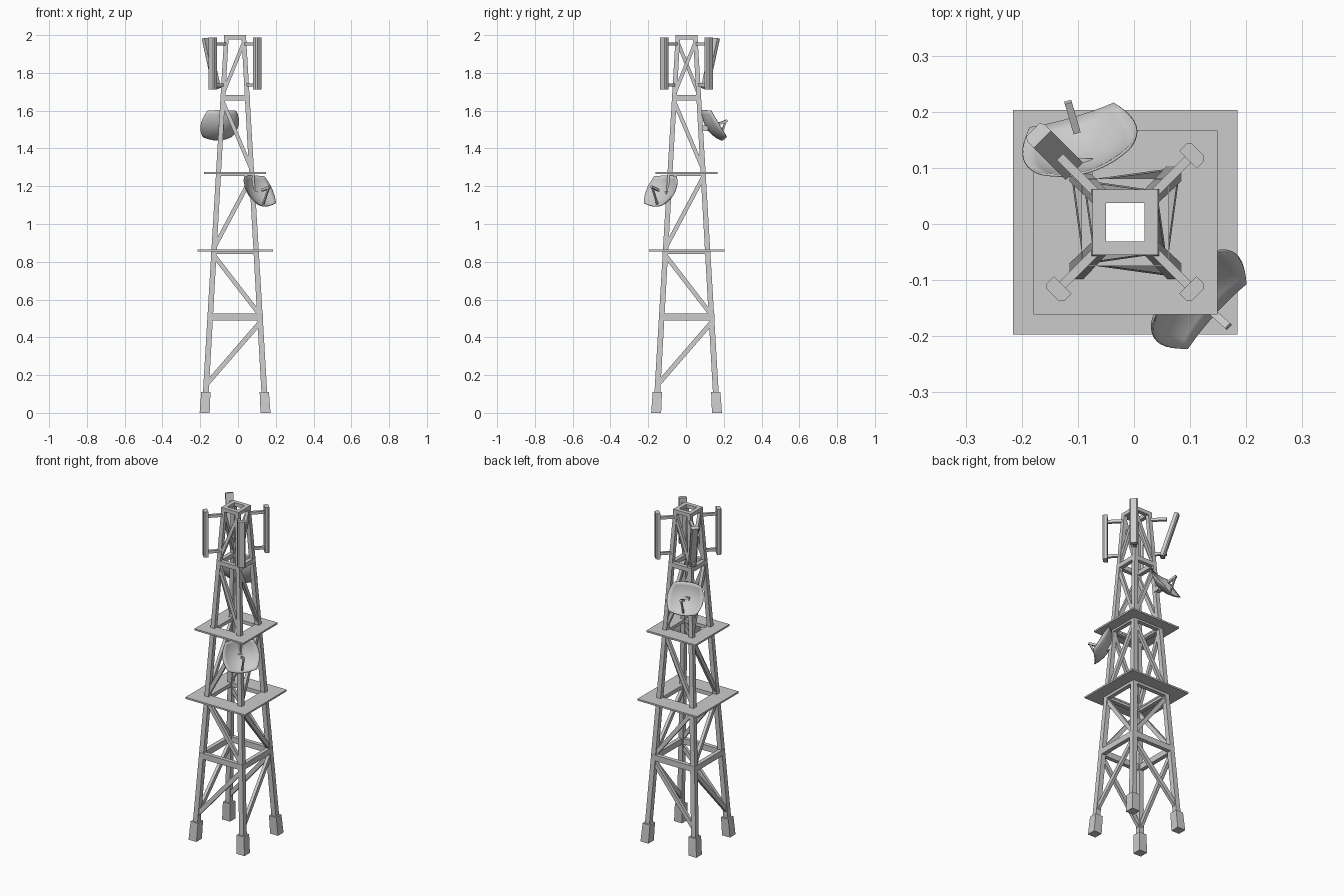
import bpy, bmesh, math
from mathutils import Vector, Matrix

if "Cube" in bpy.data.objects:
    bpy.data.objects.remove(bpy.data.objects["Cube"])

CX, CY = -0.0155, 0.003          # tower axis
V = Vector


def make(name, bm):
    bmesh.ops.recalc_face_normals(bm, faces=bm.faces)
    me = bpy.data.meshes.new(name)
    bm.to_mesh(me)
    bm.free()
    ob = bpy.data.objects.new(name, me)
    bpy.context.collection.objects.link(ob)
    return ob


def loft(bm, rings):
    """Closed solid through a list of equal-sized point rings."""
    rows = [[bm.verts.new(p) for p in r] for r in rings]
    n = len(rows[0])
    for a, b in zip(rows, rows[1:]):
        for i in range(n):
            bm.faces.new((a[i], a[(i + 1) % n], b[(i + 1) % n], b[i]))
    bm.faces.new(rows[0])
    bm.faces.new(rows[-1])


def square(c, h):
    return [V((c[0] + sx * h, c[1] + sy * h, c[2]))
            for sx, sy in ((-1, -1), (1, -1), (1, 1), (-1, 1))]


def bar(bm, a, b, w, h=None, up=(0, 0, 1)):
    """Rectangular strut from a to b; h is measured towards 'up'."""
    a, b = V(a), V(b)
    d = (b - a).normalized()
    s = d.cross(V(up)).normalized()
    u = s.cross(d)
    s, u = s * w / 2, u * (h or w) / 2
    loft(bm, [[p - s - u, p + s - u, p + s + u, p - s + u] for p in (a, b)])


def outer(z):                     # half width of the tapered tower
    return 0.0575 + (2.0 - z) * 0.0595


def thick(z):                     # leg thickness
    return 0.024 + (2.0 - z) * 0.0035


def corner(sx, sy, z):            # leg centre line
    h = outer(z) - thick(z) / 2
    return V((CX + sx * h, CY + sy * h, z))


CORNERS = ((-1, -1), (1, -1), (1, 1), (-1, 1))

# legs and feet
legs, feet = bmesh.new(), bmesh.new()
for sx, sy in CORNERS:
    loft(legs, [square(corner(sx, sy, z), thick(z) / 2) for z in (0.05, 1.99)])
    loft(feet, [square(corner(sx, sy, 0), 0.0265), square(corner(sx, sy, 0.11), 0.0245)])
make("legs", legs)
make("feet", feet)

# horizontal ring frames
def frame(bm, z0, z1, ho, hi):
    o0, o1, i0, i1 = ([bm.verts.new(p) for p in square((CX, CY, z), h)]
                      for z, h in ((z0, ho), (z1, ho), (z0, hi), (z1, hi)))
    for i in range(4):
        j = (i + 1) % 4
        for p, q in ((o0, o1), (o1, i1), (i1, i0), (i0, o0)):
            bm.faces.new((p[i], p[j], q[j], q[i]))


rings = bmesh.new()
for z0, z1 in ((0.49, 0.525), (0.84, 0.856), (1.255, 1.268), (1.655, 1.682), (1.978, 2.0)):
    h = outer((z0 + z1) / 2)
    frame(rings, z0, z1, h + 0.0005, h - 0.024)
make("ring_frames", rings)

# platforms
for name, z, h, hole in (("lower_platform", 0.855, 0.2, 0.1), ("upper_platform", 1.266, 0.164, 0.076)):
    bm = bmesh.new()
    frame(bm, z, z + 0.01, h, hole)
    make(name, bm)

# diagonal braces, alternating direction per level
braces = bmesh.new()
LEVELS = [0.13, 0.5, 0.855, 1.27, 1.67, 1.985]
for k, (z0, z1) in enumerate(zip(LEVELS, LEVELS[1:])):
    w = 0.025 - 0.0015 * k
    a, b = (-1, 1) if k % 2 == 0 else (1, -1)
    z0, z1 = z0 + 0.02, z1 - 0.02
    for s in (-1, 1):
        bar(braces, corner(a, s, z0), corner(b, s, z1), w, 0.018, (0, 1, 0))
        c, d = (b, a) if (k == 4 and s < 0) else (a, b)
        bar(braces, corner(s, c, z0), corner(s, d, z1), w, 0.018, (1, 0, 0))
make("diagonal_braces", braces)

# corner panel antennas with two arms each; the back left one leans outwards
panels, arms = bmesh.new(), bmesh.new()
SECTION = ((-0.012, -0.022), (0.006, -0.022), (0.013, -0.016),
           (0.013, 0.016), (0.006, 0.022), (-0.012, 0.022))
for sx, sy in CORNERS:
    r = V((sx, sy, 0)).normalized()
    t = V((-r.y, r.x, 0))
    axis = V((CX, CY, 0))
    lean = (sx, sy) == (-1, 1)
    tilt = Matrix.Rotation(math.radians(17 if lean else 0), 3, t)
    mid = axis + r * (0.18 if lean else 0.17) + V((0, 0, 1.85))
    loft(panels, [[mid + tilt @ (r * p + t * q + V((0, 0, z))) for p, q in SECTION]
                  for z in (-0.138, 0.138)])
    for z in (1.737, 1.953):
        end = axis + r * 0.165 + V((0, 0, z))
        bar(arms, corner(sx, sy, z), end, 0.016)
make("panel_antennas", panels)
make("panel_arms", arms)


# dishes: curved barrel-shaped sheets with feed strut and mount
def dish(name, c, azimuth, elevation, leg):
    c = V(c)
    e = math.radians(elevation)
    f = V((azimuth[0], azimuth[1], 0)).normalized()
    n = f * math.cos(e) + V((0, 0, math.sin(e)))
    r = V((-f.y, f.x, 0))
    u = n.cross(r)

    def pt(x, y, k=3.5):
        return c + r * x + u * y + n * (k * (x * x + y * y))
    bm = bmesh.new()
    N = 10
    grid = []
    for j in range(N + 1):
        v = -1 + 2 * j / N
        row = []
        for i in range(N + 1):
            s = -1 + 2 * i / N
            x = s * 0.104 * (1 - 0.24 * v * v)
            y = v * 0.094 * (1 - 0.14 * s * s)
            row.append(bm.verts.new(pt(x, y)))
        grid.append(row)
    for j in range(N):
        for i in range(N):
            bm.faces.new((grid[j][i], grid[j][i + 1], grid[j + 1][i + 1], grid[j + 1][i]))
    ob = make(name, bm)
    m = ob.modifiers.new("sheet", "SOLIDIFY")
    m.thickness = 0.005
    m.offset = 0
    bpy.context.view_layer.objects.active = ob
    ob.select_set(True)
    bpy.ops.object.shade_smooth_by_angle(angle=math.radians(35))
    ob.select_set(False)
    tip = c + n * 0.105 - u * 0.02
    bm = bmesh.new()
    bar(bm, pt(0, -0.08), tip, 0.009)
    bar(bm, tip + (tip - c) * 0.06, c + (tip - c) * 0.5, 0.013)
    make(name + "_feed", bm)
    bm = bmesh.new()
    bar(bm, corner(*leg, c.z), c + n * 0.002, 0.03)
    make(name + "_mount", bm)


dish("upper_dish", (-0.088, 0.116, 1.507), (-0.28, 0.96), 32, (-1, 1))
dish("lower_dish", (0.089, -0.111, 1.16), (0.74, -0.67), 30, (1, -1))
